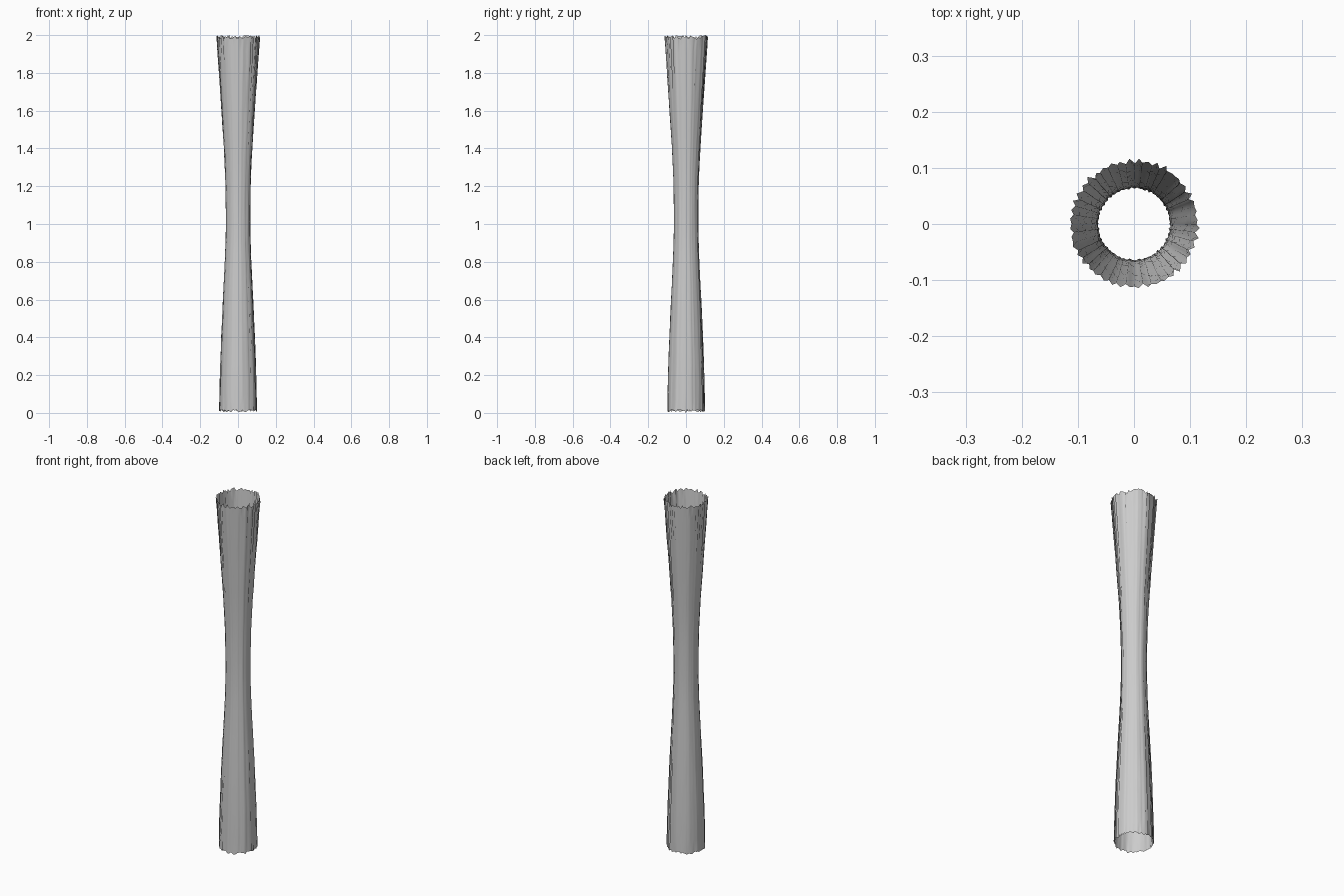
import bpy, bmesh, math, random

if "Cube" in bpy.data.objects:
    bpy.data.objects.remove(bpy.data.objects["Cube"])

random.seed(4)
SIDES, RINGS = 88, 24

# Mean radius along the height (z, r): flared base, narrow waist, wider top
PROFILE = [(0.0, 0.099), (0.2, 0.095), (0.4, 0.088), (0.6, 0.079), (0.8, 0.069),
           (0.95, 0.064), (1.1, 0.064), (1.25, 0.067), (1.4, 0.074), (1.6, 0.087),
           (1.8, 0.100), (2.0, 0.113)]


def radius(z):
    for (z0, r0), (z1, r1) in zip(PROFILE, PROFILE[1:]):
        if z <= z1:
            return r0 + (r1 - r0) * (z - z0) / (z1 - z0)
    return PROFILE[-1][1]


# Shallow irregular flutes: ridges and grooves with random depth
flute = [(1 if s % 2 else -1) * random.uniform(0.0, 0.03) for s in range(SIDES)]
shift = [random.uniform(-0.2, 0.2) for s in range(SIDES)]

bm = bmesh.new()
rings = []
for k in range(RINGS + 1):
    t = k / RINGS
    ring = []
    for s in range(SIDES):
        z = 2 * t
        # Ragged open rims
        if k == 0 and s:
            z += random.uniform(0.004, 0.018)
        elif k == RINGS and s:
            z -= random.uniform(0.0, 0.02)
        elif 0 < k < RINGS:
            z += random.uniform(-0.02, 0.02)
        # Flutes deepen slightly towards the top rim
        depth = flute[s] * (1 + 0.6 * max(0, t - 0.8) / 0.2)
        r = radius(z) * (1 + depth + random.uniform(-0.007, 0.007))
        a = 2 * math.pi * (s + shift[s] + random.uniform(-0.08, 0.08)) / SIDES
        ring.append(bm.verts.new((r * math.cos(a), r * math.sin(a), z)))
    rings.append(ring)

# Bark wall, open at both ends, smooth shaded
for lo, hi in zip(rings, rings[1:]):
    for s in range(SIDES):
        n = (s + 1) % SIDES
        bm.faces.new((lo[s], lo[n], hi[n], hi[s])).smooth = True

mesh = bpy.data.meshes.new("bark_trunk")
bm.to_mesh(mesh)
bm.free()
trunk = bpy.data.objects.new("bark_trunk", mesh)
bpy.context.collection.objects.link(trunk)
